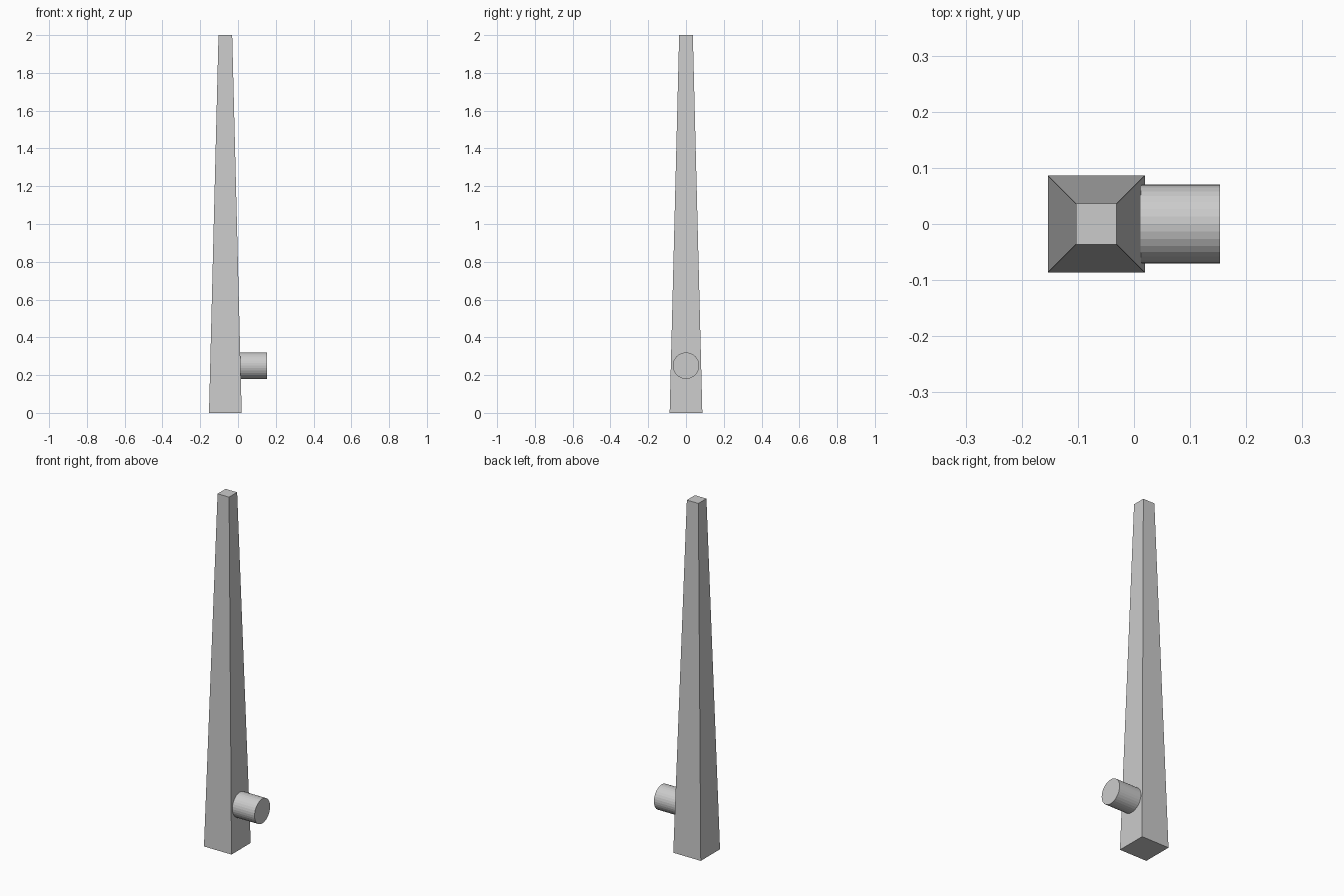
import bpy
import math

if "Cube" in bpy.data.objects:
    bpy.data.objects.remove(bpy.data.objects["Cube"])

POST_X = -0.067   # post axis
HEIGHT = 2.0

# Tapered square post (four-sided cone frustum, sides aligned to the axes)
bpy.ops.mesh.primitive_cone_add(
    vertices=4,
    radius1=0.0865 * math.sqrt(2),
    radius2=0.0362 * math.sqrt(2),
    depth=HEIGHT,
    location=(POST_X, 0, HEIGHT / 2),
    rotation=(0, 0, math.pi / 4),
)
post = bpy.context.object
post.name = "tapered_post"
bpy.ops.object.transform_apply(location=False, rotation=True, scale=True)

# Round peg sticking out of the right face, rooted inside the post
PEG_START, PEG_END = 0.0, 0.153
bpy.ops.mesh.primitive_cylinder_add(
    vertices=32,
    radius=0.07,
    depth=PEG_END - PEG_START,
    location=((PEG_START + PEG_END) / 2, 0, 0.25),
    rotation=(0, math.pi / 2, 0),
)
peg = bpy.context.object
peg.name = "side_peg"
bpy.ops.object.transform_apply(location=False, rotation=True, scale=True)
